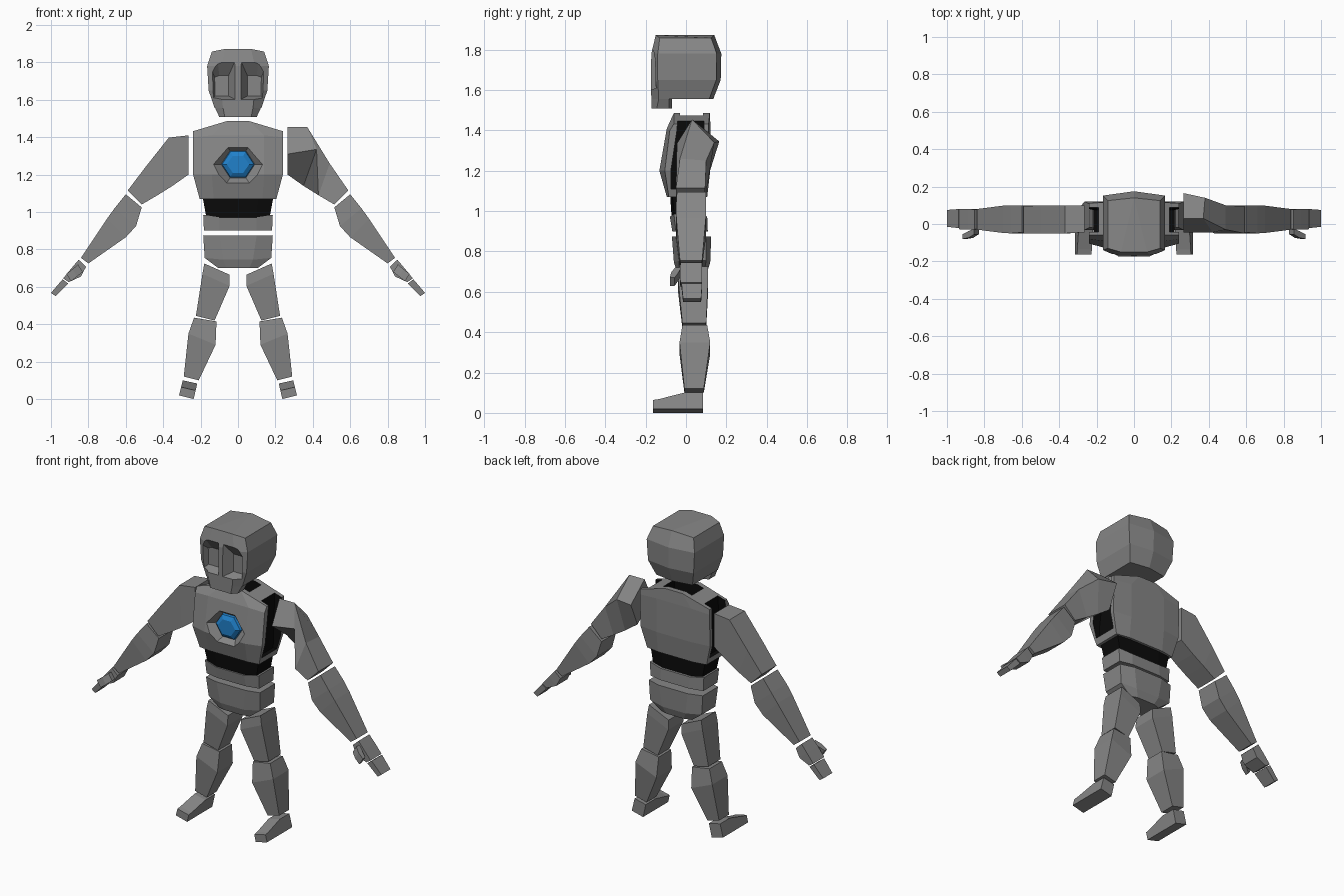
import bpy, bmesh


def material(name, rgb):
    m = bpy.data.materials.new(name)
    m.diffuse_color = (*rgb, 1)
    return m


GREY = material("grey_metal", (0.24, 0.24, 0.24))
BLACK = material("black_core", (0.003, 0.003, 0.003))
BLUE = material("blue_gem", (0.015, 0.22, 0.6))


def loft(name, rings, mat, strip_caps=False):
    """Skin matching rings of points into a closed flat-shaded solid."""
    bm = bmesh.new()
    vs = [[bm.verts.new(p) for p in r] for r in rings]
    n = len(rings[0])
    for a, b in zip(vs, vs[1:]):
        for i in range(n):
            j = (i + 1) % n
            bm.faces.new((a[i], a[j], b[j], b[i]))
    for r in (vs[0], vs[-1]):
        if strip_caps:
            for q in ((0, 1, 4, 5), (1, 2, 3, 4), (7, 0, 5, 6)):
                bm.faces.new([r[i] for i in q])
        else:
            bm.faces.new(r)
    bmesh.ops.remove_doubles(bm, verts=bm.verts, dist=1e-4)
    bmesh.ops.recalc_face_normals(bm, faces=bm.faces)
    me = bpy.data.meshes.new(name)
    bm.to_mesh(me)
    bm.free()
    me.materials.append(mat)
    ob = bpy.data.objects.new(name, me)
    bpy.context.collection.objects.link(ob)
    return ob


def body(name, rows, mat=GREY):
    """Rows: z, side width, front width, back width, front y, front side y, back side y, back y, side drop."""
    rings = []
    for z, w, f, b, yf, ys, yt, yb, d in rows:
        rings.append([(-f, yf, z), (f, yf, z), (w, ys, z - d), (w, yt, z - d),
                      (b, yb, z), (-b, yb, z), (-w, yt, z - d), (-w, ys, z - d)])
    return loft(name, rings, mat, True)


def limb(name, rows, s, mat=GREY):
    """Rows: outer x, outer z, inner x, inner z, front y, back y; s is the side."""
    return loft(name, [[(s * xo, y0, zo), (s * xo, y1, zo), (s * xi, y1, zi), (s * xi, y0, zi)]
                       for xo, zo, xi, zi, y0, y1 in rows], mat)


def cut(target, cutter):
    m = target.modifiers.new("cut", 'BOOLEAN')
    m.object = cutter
    m.operation = 'DIFFERENCE'
    m.solver = 'EXACT'
    m.material_mode = 'TRANSFER'
    bpy.context.view_layer.objects.active = target
    bpy.ops.object.modifier_apply(modifier=m.name)
    bpy.data.objects.remove(cutter)


def hexagon(rx, rz, y, cz=1.255):
    k = 0.47
    return [(x * rx, y, cz + z * rz) for x, z in
            ((-1, 0), (-k, 1), (k, 1), (1, 0), (k, -1), (-k, -1))]


# head with chin
head = body("head", [
    (1.555, .125, .08, 0, -.172, -.135, .115, .135, 0),
    (1.65, .157, .09, 0, -.173, -.14, .15, .172, 0),
    (1.78, .165, .09, 0, -.172, -.14, .152, .175, 0),
    (1.872, .14, .07, 0, -.15, -.13, .125, .14, .014)])
body("chin", [
    (1.508, .10, .07, .07, -.172, -.145, -.085, -.07, 0),
    (1.556, .122, .08, .08, -.172, -.135, -.085, -.07, 0)])

# sloped eye sockets
for s in (-1, 1):
    outer = ((.012, 1.815), (.11, 1.815), (.145, 1.77), (.14, 1.60), (.012, 1.60))
    inner = ((.05, 1.73), (.10, 1.73), (.125, 1.72), (.122, 1.62), (.05, 1.62))
    cut(head, loft("socket_cutter", [[(s * x, -.178, z) for x, z in outer],
                                     [(s * x, -.115, z) for x, z in inner]], GREY))

# chest shell
chest = body("chest", [
    (1.07, .205, .13, .12, -.095, -.085, .09, .105, 0),
    (1.20, .24, .14, .12, -.132, -.105, .105, .12, 0),
    (1.41, .24, .14, .12, -.095, -.08, .112, .122, .01),
    (1.486, .24, .06, .06, -.06, -.06, .112, .118, .054)])
# gem recess
cut(chest, loft("recess_cutter", [hexagon(.15, .115, -.14), hexagon(.09, .073, -.085)], GREY))
# open shoulder channels
for s in (-1, 1):
    rows = ((1.11, -.075, .075), (1.2, -.075, .08), (1.4, -.045, .088), (1.6, -.03, .088))
    cut(chest, loft("channel_cutter", [[(s * .19, a, z), (s * .3, a, z), (s * .3, b, z), (s * .19, b, z)]
                                       for z, a, b in rows], BLACK))
# neck hole
cut(chest, loft("neck_cutter", [[(-.1, -.03, z), (.1, -.03, z), (.1, .085, z), (-.1, .085, z)]
                                for z in (1.4, 1.6)], BLACK))
loft("chest_gem", [hexagon(.09, .073, -.08), hexagon(.085, .068, -.098), hexagon(.06, .045, -.113)], BLUE)

# waist, belly band and pelvis
body("waist_core", [
    (.95, .165, .10, .10, -.07, -.055, .08, .09, 0),
    (1.10, .193, .11, .11, -.08, -.07, .08, .09, 0)], BLACK)
body("belly_band", [
    (.90, .182, .10, .10, -.068, -.05, .09, .108, 0),
    (.972, .186, .10, .10, -.08, -.06, .09, .105, -.013)])
body("pelvis", [
    (.70, .105, .06, .06, -.045, -.035, .09, .105, 0),
    (.745, .178, .08, .08, -.06, -.035, .10, .12, -.01),
    (.875, .186, .10, .10, -.07, -.05, .10, .125, 0)])

# level upper arm on one side, twisted shoulder on the other
limb("upper_arm_left", [
    (.265, 1.41, .265, 1.20, -.045, .10),
    (.37, 1.398, .35, 1.14, -.05, .10),
    (.495, 1.24, .43, 1.09, -.05, .10),
    (.59, 1.115, .515, 1.04, -.05, .095)], -1)
loft("upper_arm_right", [
    [(.265, .03, 1.455), (.265, .165, 1.345), (.265, .10, 1.20), (.265, -.045, 1.31)],
    [(.37, .03, 1.455), (.38, .14, 1.34), (.35, .10, 1.14), (.42, -.045, 1.335)],
    [(.49, -.03, 1.26), (.49, .10, 1.25), (.43, .10, 1.09), (.43, -.05, 1.09)],
    [(.59, -.05, 1.115), (.59, .095, 1.115), (.515, .095, 1.04), (.515, -.05, 1.04)]], GREY)

for s, side in ((-1, "left"), (1, "right")):
    # forearm and hand
    limb("forearm_" + side, [
        (.60, 1.095, .515, 1.025, -.045, .098),
        (.66, 1.02, .545, .925, -.05, .10),
        (.70, .965, .60, .865, -.048, .098),
        (.84, .755, .80, .725, -.03, .08)], s)
    limb("palm_" + side, [
        (.852, .745, .812, .708, -.028, .078),
        (.89, .70, .84, .655, -.03, .08),
        (.935, .645, .905, .625, -.028, .08)], s)
    limb("fingers_" + side, [
        (.938, .64, .908, .618, -.022, .08),
        (1.0, .568, .975, .55, -.015, .075)], s)
    loft("thumb_" + side, [
        [(s * x, y - d, z + .02), (s * x, y + d, z + .02), (s * (x - .025), y + d, z - .02), (s * (x - .025), y - d, z - .02)]
        for x, y, z, d in ((.855, -.04, .70, .015), (.885, -.056, .675, .018), (.918, -.068, .65, .012))], GREY)
    # leg
    limb("thigh_" + side, [
        (.18, .725, .045, .665, -.035, .108),
        (.19, .67, .045, .605, -.04, .11),
        (.225, .445, .125, .42, -.018, .10)], s)
    limb("shin_" + side, [
        (.235, .435, .115, .415, -.018, .105),
        (.265, .35, .12, .29, -.032, .12),
        (.29, .12, .21, .10, -.008, .088)], s)
    # foot tilted with the leg
    profile = ((.085, 0), (.085, 1), (-.01, 1), (-.135, .6), (-.163, .55), (-.163, 0))
    loft("foot_" + side, [[(s * (x0 + (x1 - x0) * t), y, z0 + (z1 - z0) * t) for y, t in profile]
                          for x0, z0, x1, z1 in ((.315, .02, .295, .10), (.237, .0, .218, .083))], GREY)
